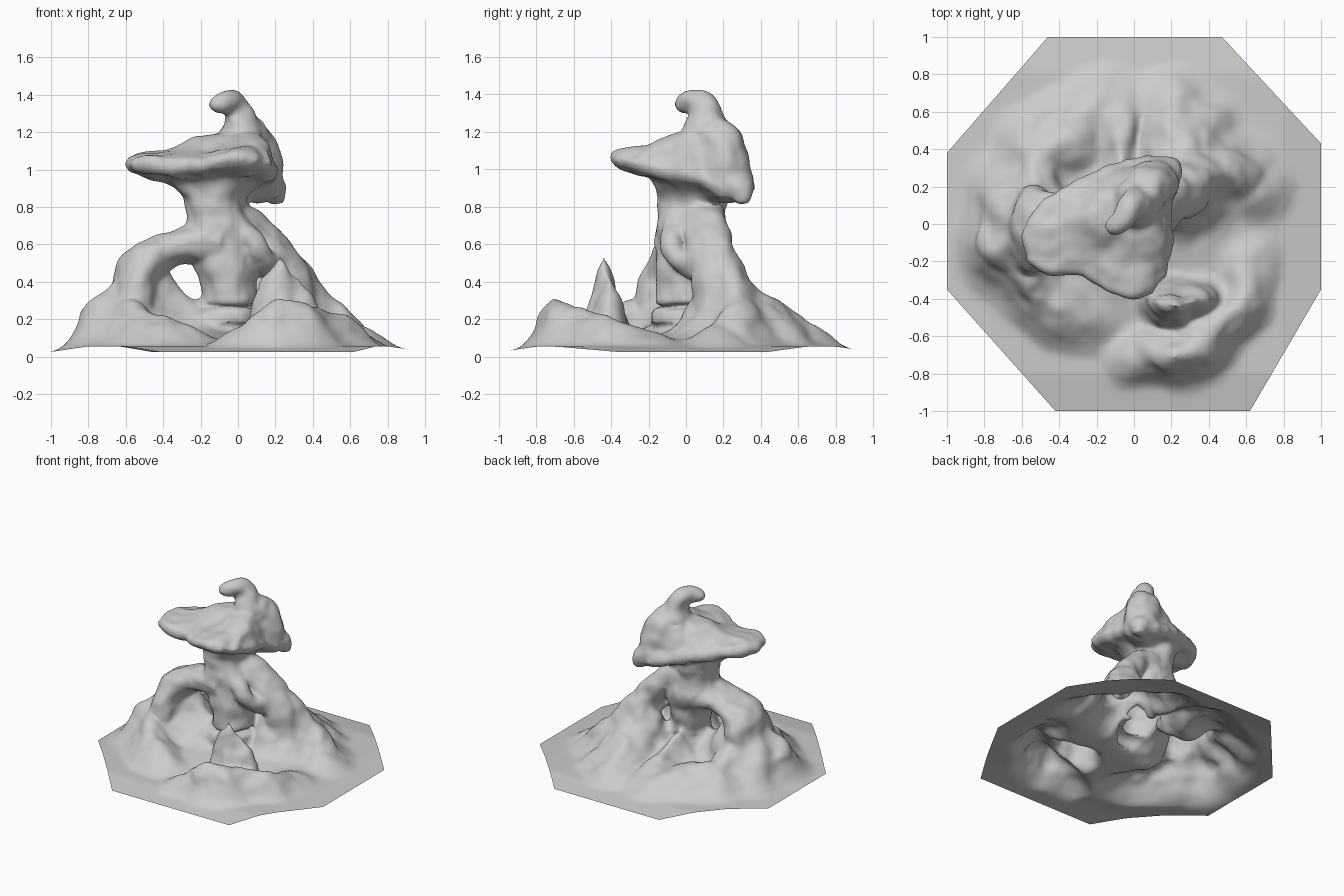
import bpy, bmesh, math
from mathutils import Vector, noise

if "Cube" in bpy.data.objects:
    bpy.data.objects.remove(bpy.data.objects["Cube"])

bm = bmesh.new()


def loft(rings):
    # skin a stack of equal-length rings into a closed solid
    vs = [[bm.verts.new(p) for p in r] for r in rings]
    n = len(vs[0])
    for a, b in zip(vs, vs[1:]):
        for i in range(n):
            j = (i + 1) % n
            bm.faces.new((a[i], a[j], b[j], b[i]))
    for r in (vs[0], vs[-1]):
        c = bm.verts.new(sum((v.co for v in r), Vector()) / n)
        for i in range(n):
            bm.faces.new((r[i], r[(i + 1) % n], c))


def tube(path, sy=1.0, n=16, sub=4):
    # smooth tapered limb; path entries are x, y, z, radius
    P = [Vector(p) for p in path]
    S = []
    for i in range(len(P) - 1):
        a, b, c, d = P[max(i - 1, 0)], P[i], P[i + 1], P[min(i + 2, len(P) - 1)]
        for k in range(sub):
            t = k / sub
            S.append(0.5 * (2 * b + (c - a) * t + (2 * a - 5 * b + 4 * c - d) * t**2
                            + (3 * b - a - 3 * c + d) * t**3))
    S.append(P[-1])
    rings = []
    for i, s in enumerate(S):
        tan = (S[min(i + 1, len(S) - 1)] - S[max(i - 1, 0)]).to_3d()
        q = tan.to_track_quat('Z', 'Y')
        ring = []
        for k in range(n):
            a = math.tau * k / n
            o = q @ Vector((math.cos(a), math.sin(a), 0)) * s[3]
            ring.append(s.to_3d() + Vector((o.x, o.y * sy, o.z)))
        rings.append(ring)
    loft(rings)


# terrain ridges: width, then crest points
RIDGES = [
    (.16, [(.02, -.72, .14), (.2, -.71, .3), (.42, -.6, .24), (.58, -.4, .2), (.62, -.2, .12)]),
    (.11, [(.19, -.43, .42), (.25, -.43, .53), (.32, -.42, .42)]),
    (.21, [(-.48, -.02, .5), (-.62, -.05, .41), (-.72, -.1, .29)]),
    (.18, [(-.66, -.15, .3), (-.5, -.38, .24), (-.3, -.5, .16)]),
    (.22, [(-.58, .1, .4), (-.5, .35, .24), (-.2, .58, .16)]),
    (.19, [(.24, .2, .52), (.38, .24, .42), (.52, .28, .27), (.62, .2, .15)]),
    (.23, [(.25, .22, .5), (.27, .42, .32), (.22, .6, .16)]),
    (.13, [(-.1, .2, .32), (-.08, .45, .22), (-.03, .65, .12)]),
    (.18, [(-.32, -.02, .31), (0, .05, .25)]),
    (.55, [(-.25, 0, .14), (.2, .1, .12)]),
]


def ground(x, y):
    p = Vector((x + .06 * noise.noise((x * 4, y * 4, 3)),
                y + .06 * noise.noise((x * 4, y * 4, 8))))
    tot = 0
    for w, pts in RIDGES:
        best = 0
        for a, b in zip(pts, pts[1:]):
            A, D = Vector(a[:2]), Vector(b[:2]) - Vector(a[:2])
            t = min(1, max(0, (p - A).dot(D) / D.length_squared))
            d = (p - A - D * t).length
            best = max(best, (a[2] + (b[2] - a[2]) * t) * math.exp(-(d / w)**2))
        tot += best**4
    e = max(abs(x), abs(y))
    fade = min(1, max(0, (1 - math.hypot(x, y)) / .2 + .05))
    return .055 - .03 * max(0, (e - .8) / .2) + fade * max(0, tot**.25 - .035)


# ground slab with hills
N = 110
L = 1.05
top = [[bm.verts.new((x, y, ground(x, y))) for x in (-L + 2 * L * i / N for i in range(N + 1))]
       for y in (-L + 2 * L * j / N for j in range(N + 1))]
for j in range(N):
    for i in range(N):
        bm.faces.new((top[j][i], top[j][i + 1], top[j + 1][i + 1], top[j + 1][i]))
rim_v = ([top[0][i] for i in range(N)] + [top[j][N] for j in range(N)]
         + [top[N][i] for i in range(N, 0, -1)] + [top[j][0] for j in range(N, 0, -1)])
low = [bm.verts.new((v.co.x, v.co.y, -.1)) for v in rim_v]
for i in range(len(low)):
    j = (i + 1) % len(low)
    bm.faces.new((rim_v[j], rim_v[i], low[i], low[j]))
bm.faces.new(low[::-1])

# trunk, left arch leg, right buttress and its small front strand
tube([(-.05, .01, -.05, .24), (-.05, .01, .18, .19), (-.05, .01, .32, .155), (-.06, .02, .5, .16),
      (-.1, .04, .65, .195), (-.12, .04, .78, .165), (-.12, .03, .95, .2)], 1.1)
tube([(-.1, .02, .62, .12), (-.32, .0, .6, .095), (-.46, -.01, .535, .105),
      (-.54, -.02, .4, .13), (-.58, -.03, .1, .15)], 1.75)
tube([(-.06, .08, .74, .12), (.07, .1, .69, .09), (.17, .13, .59, .095),
      (.25, .18, .45, .11), (.32, .22, .2, .15)], 1.3)
tube([(-.03, -.04, .7, .09), (.08, -.08, .62, .06), (.13, -.05, .52, .06), (.2, .1, .47, .09)])

# tilted cap lofted from its rim outline
RIM = [(-.6, -.06, 1.03), (-.57, -.2, 1.03), (-.45, -.26, 1.03), (-.27, -.26, 1.01),
       (-.15, -.36, 1.03), (-.02, -.4, 1.06), (.1, -.37, 1.05), (.18, -.28, 1.04),
       (.2, -.1, 1.0), (.2, .08, .96), (.23, .2, .89), (.22, .33, .88),
       (.06, .36, .9), (-.1, .31, .95), (-.3, .24, .99), (-.48, .13, 1.02)]
RIM = [Vector(p) for p in RIM]
RC = Vector((-.15, 0, 1.0))


def ring(s, c, zs):
    return [Vector(c) + Vector(((p - RC).x * s, (p - RC).y * s, (p - RC).z * zs)) for p in RIM]


neck = [Vector((-.12, .04, .8)) + Vector(((p - RC).x, (p - RC).y, 0)).normalized() * .12
        for p in RIM]
loft([neck, ring(.6, (-.13, .02, .92), .6), ring(.95, (-.15, 0, .96), 1),
      ring(1.02, (-.15, 0, 1.0), 1), ring(.97, (-.15, 0, 1.035), 1),
      ring(.66, (-.05, .05, 1.1), .6), ring(.36, (.0, .1, 1.18), .3)])

# hooked peak, back shoulder and drooping back lobe
tube([(.0, .09, 1.05, .2), (.02, .11, 1.17, .14), (.015, .1, 1.27, .1), (-.01, .08, 1.34, .075),
      (-.07, .02, 1.355, .06), (-.13, -.02, 1.345, .045), (-.155, -.035, 1.335, .025)], 1.1)
tube([(.02, .1, 1.27, .08), (.06, .16, 1.16, .13), (.1, .2, 1.03, .145), (.14, .25, .93, .11),
      (.2, .29, .87, .06), (.21, .3, .82, .035)])

bmesh.ops.recalc_face_normals(bm, faces=bm.faces)
me = bpy.data.meshes.new("rock_formation")
bm.to_mesh(me)
bm.free()
ob = bpy.data.objects.new("rock_formation", me)
bpy.context.collection.objects.link(ob)

# fuse the parts and soften them
m = ob.modifiers.new("fuse", 'REMESH')
m.mode = 'VOXEL'
m.voxel_size = .015
m = ob.modifiers.new("soften", 'SMOOTH')
m.factor, m.iterations = .5, 10
dg = bpy.context.evaluated_depsgraph_get()
bm = bmesh.new()
bm.from_mesh(bpy.data.meshes.new_from_object(ob.evaluated_get(dg)))
ob.modifiers.clear()

# weathered surface
bm.normal_update()
moves = [v.normal * (.03 * noise.noise(v.co * 5) + .012 * noise.noise(v.co * 11))
         * min(1, max(0, (v.co.z - .07) / .15)) for v in bm.verts]
for v, d in zip(bm.verts, moves):
    v.co += d

# trim to the open octagonal base
OCT = [(.47, 1), (-.46, 1), (-1, .38), (-1, -.35), (-.42, -1), (.62, -1), (1, -.35), (1, .43)]
cuts = [((0, 0, .005), (0, 0, -1))]
for a, b in zip(OCT, OCT[1:] + OCT[:1]):
    cuts.append(((a[0], a[1], 0), (b[1] - a[1], a[0] - b[0], 0)))
for co, no in cuts:
    bmesh.ops.bisect_plane(bm, geom=bm.verts[:] + bm.edges[:] + bm.faces[:], dist=1e-5,
                           plane_co=co, plane_no=no, clear_outer=True)
for f in bm.faces:
    f.smooth = True
bm.to_mesh(me)
bm.free()
